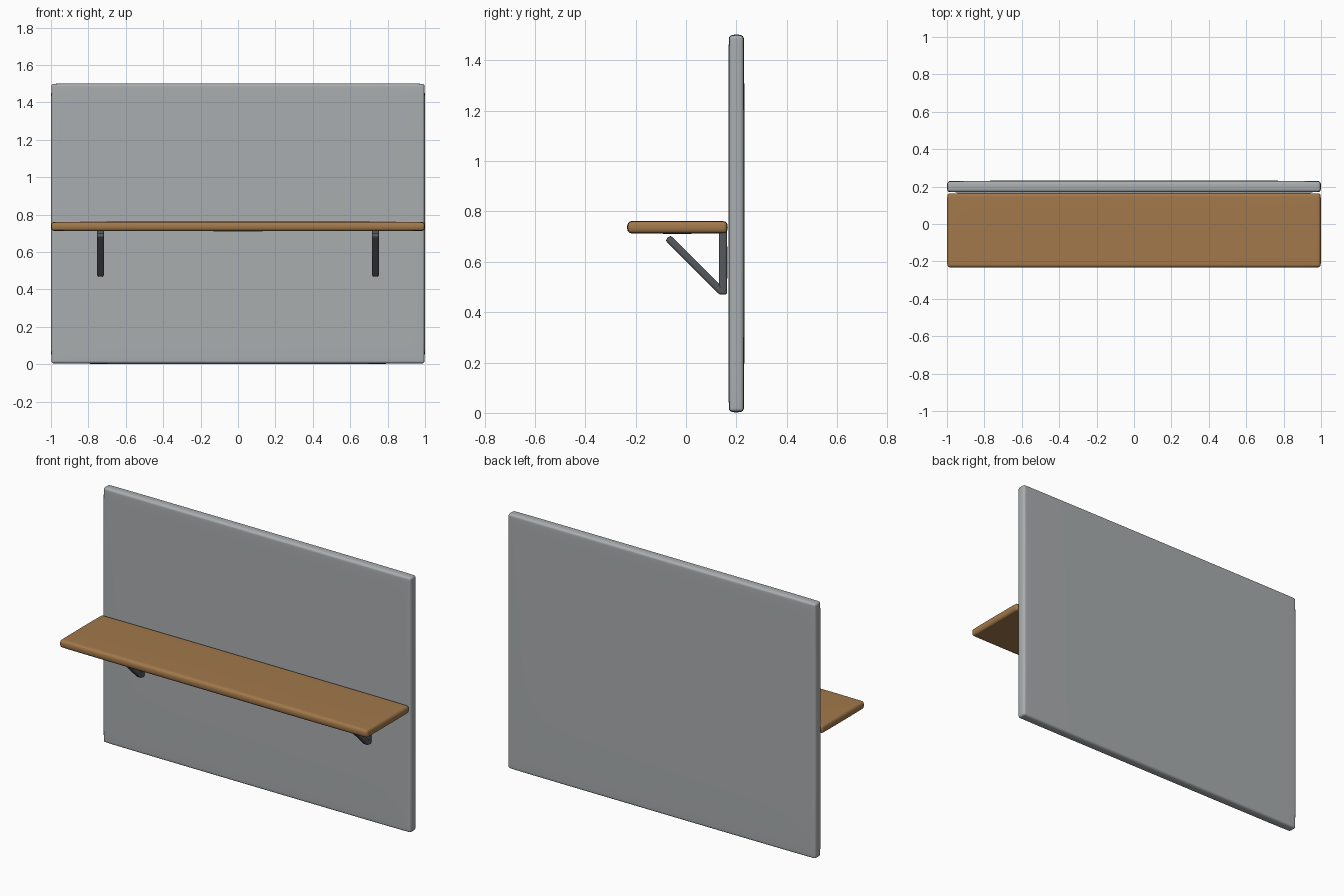
import bpy, math

if "Cube" in bpy.data.objects:
    bpy.data.objects.remove(bpy.data.objects["Cube"])


def material(name, color):
    m = bpy.data.materials.new(name)
    m.diffuse_color = (*color, 1)
    m.use_nodes = True
    m.node_tree.nodes["Principled BSDF"].inputs["Base Color"].default_value = m.diffuse_color
    return m


WOOD = material("wood", (0.36, 0.19, 0.07))
CONCRETE = material("concrete", (0.40, 0.42, 0.43))
METAL = material("dark_metal", (0.09, 0.10, 0.115))


# Bevelled and subdivided block: soft edges, broadly rounded corners
def soft_box(name, size, loc, mat, bevel, tilt=0.0):
    bpy.ops.mesh.primitive_cube_add(size=1, location=loc)
    o = bpy.context.object
    o.name = name
    o.scale = size
    bpy.ops.object.transform_apply(location=False, rotation=False, scale=True)
    o.rotation_euler.x = tilt
    b = o.modifiers.new("bevel", 'BEVEL')
    b.width = bevel
    b.segments = 3
    s = o.modifiers.new("subdivision", 'SUBSURF')
    s.levels = s.render_levels = 3
    o.data.materials.append(mat)
    bpy.ops.object.shade_smooth()
    return o


# Wall panel and shelf board
soft_box("wall_panel", (2, 0.064, 1.5), (0, 0.2, 0.752), CONCRETE, 0.02)
soft_box("shelf_board", (2, 0.4, 0.052), (0, -0.034, 0.737), WOOD, 0.02)

# Two brackets: upright against the wall and a diagonal strut
for side, x in (("left", -0.735), ("right", 0.735)):
    soft_box(side + "_bracket_upright", (0.04, 0.034, 0.255), (x, 0.147, 0.597), METAL, 0.01)
    soft_box(side + "_bracket_strut", (0.04, 0.03, 0.31), (x, 0.037, 0.586), METAL, 0.01,
             math.radians(45))
